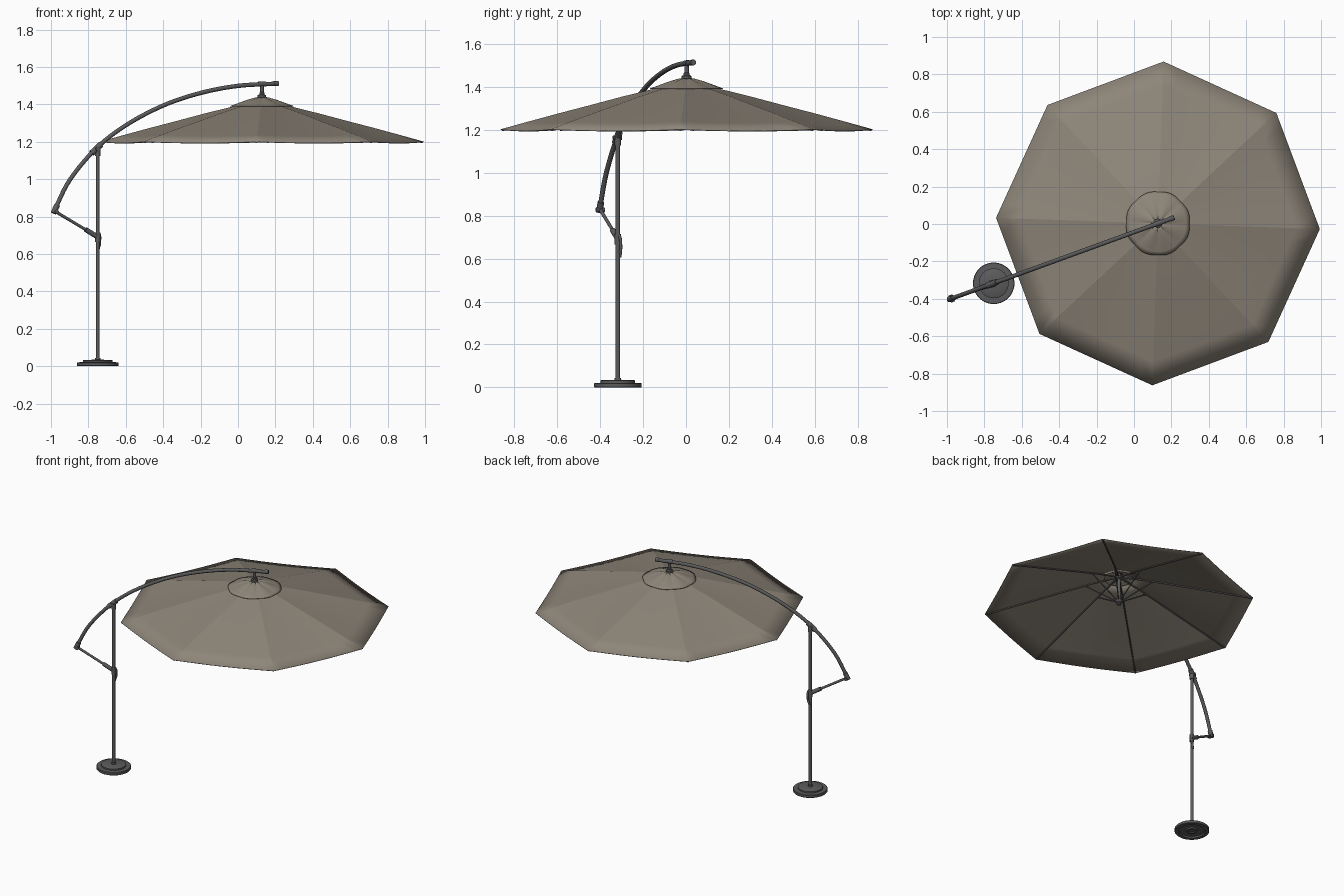
import bpy, bmesh, math
from mathutils import Vector

if "Cube" in bpy.data.objects:
    bpy.data.objects.remove(bpy.data.objects["Cube"])


def material(name, col):
    m = bpy.data.materials.new(name)
    m.diffuse_color = (*col, 1)
    m.use_nodes = True
    m.node_tree.nodes["Principled BSDF"].inputs["Base Color"].default_value = m.diffuse_color
    return m


FABRIC = material("taupe fabric", (0.27, 0.237, 0.192))
METAL = material("dark grey metal", (0.105, 0.105, 0.108))
CX, CY = 0.128, 0.003          # canopy centre
POLE = (-0.75, -0.317)


def finish(name, bm, mat, angle=35):
    me = bpy.data.meshes.new(name)
    bm.to_mesh(me)
    bm.free()
    ob = bpy.data.objects.new(name, me)
    bpy.context.collection.objects.link(ob)
    me.materials.append(mat)
    bpy.ops.object.select_all(action='DESELECT')
    ob.select_set(True)
    bpy.context.view_layer.objects.active = ob
    bpy.ops.object.shade_smooth_by_angle(angle=math.radians(angle))
    return ob


def tube(name, pts, r, sides=16, side_axis=None):
    """Swept round tube through points, capped at both ends."""
    pts = [Vector(p) for p in pts]
    bm = bmesh.new()
    rings = []
    for i, p in enumerate(pts):
        t = (pts[min(i + 1, len(pts) - 1)] - pts[max(i - 1, 0)]).normalized()
        ref = Vector(side_axis) if side_axis else (
            Vector((1, 0, 0)) if abs(t.z) > 0.9 else Vector((0, 0, 1)))
        a = t.cross(ref).normalized()
        b = t.cross(a)
        rings.append([bm.verts.new(p + r * (a * math.cos(k) + b * math.sin(k)))
                      for k in (2 * math.pi * j / sides for j in range(sides))])
    for q, s in zip(rings, rings[1:]):
        for j in range(sides):
            bm.faces.new((q[j], q[(j + 1) % sides], s[(j + 1) % sides], s[j]))
    bm.faces.new(rings[0])
    bm.faces.new(rings[-1])
    bmesh.ops.recalc_face_normals(bm, faces=bm.faces)
    return finish(name, bm, METAL)


def lathe(name, prof, x, y, sides=40):
    """Turned part from (radius, height) profile that starts and ends on the axis."""
    bm = bmesh.new()
    vs = [bm.verts.new((x + r, y, z)) for r, z in prof]
    es = [bm.edges.new(e) for e in zip(vs, vs[1:])]
    bmesh.ops.spin(bm, geom=vs + es, cent=(x, y, 0), axis=(0, 0, 1),
                   angle=2 * math.pi, steps=sides)
    bmesh.ops.remove_doubles(bm, verts=bm.verts, dist=0.0003)
    bmesh.ops.recalc_face_normals(bm, faces=bm.faces)
    return finish(name, bm, METAL)


def arm(x, z):
    """Point in the vertical plane holding pole, boom and canopy centre."""
    return Vector((x, CY + (x - CX) * 0.364, z))


def rib(i, r, z):
    a = math.radians(-2 + 45 * i)
    return Vector((CX + r * math.cos(a), CY + r * math.sin(a), z))


def cloth(name, prof, n, shape, angle):
    """Eight gores; shape(p, t, k) adjusts each point across a gore."""
    bm = bmesh.new()
    rows = []
    for k, (r, z) in enumerate(prof):
        row = []
        for i in range(8):
            for j in range(n):
                t = j / n
                row.append(bm.verts.new(shape(rib(i, r, z).lerp(rib(i + 1, r, z), t), t, k / (len(prof) - 1))))
        rows.append(row)
    for a, b in zip(rows, rows[1:]):
        for j in range(8 * n):
            m = (j + 1) % (8 * n)
            bm.faces.new((a[j], b[j], b[m], a[m]))
    bmesh.ops.recalc_face_normals(bm, faces=bm.faces)
    if sum(f.normal.z for f in bm.faces) < 0:
        bmesh.ops.reverse_faces(bm, faces=bm.faces)
    ob = finish(name, bm, FABRIC, angle)
    mod = ob.modifiers.new("thickness", 'SOLIDIFY')
    mod.thickness = 0.003
    return ob


# canopy: gores sag slightly between ribs
def sag(p, t, u):
    p.z -= 0.007 * math.sin(math.pi * t) * u
    return p


def vent(p, t, u):
    out = Vector((p.x - CX, p.y - CY, 0))
    p += out * 0.12 * math.sin(math.pi * t) * u
    p.z += (0.006 * math.sin(math.pi * t)) * math.sin(math.pi * min(1, u + 0.1))
    return p


cloth("canopy", [(0.10, 1.402), (0.17, 1.385), (0.3, 1.353), (0.45, 1.313),
                 (0.6, 1.274), (0.74, 1.236), (0.866, 1.201)], 8, sag, 7)
cloth("canopy_vent_cap", [(0.016, 1.438), (0.04, 1.432), (0.08, 1.42), (0.12, 1.407),
                          (0.15, 1.397), (0.168, 1.391)], 8, vent, 25)

# ribs, struts and hubs under the canopy
for i in range(8):
    tube(f"rib_{i}", [rib(i, 0.02, 1.408), rib(i, 0.17, 1.377), rib(i, 0.86, 1.197)], 0.005, 8)
    tube(f"strut_{i}", [rib(i, 0.015, 1.235), rib(i, 0.22, 1.364)], 0.004, 8)
lathe("canopy_post", [(0, 1.21), (0.012, 1.21), (0.012, 1.22), (0.022, 1.225), (0.022, 1.245),
                      (0.011, 1.25), (0.011, 1.395), (0.024, 1.4), (0.024, 1.415), (0.011, 1.42),
                      (0.011, 1.434), (0.023, 1.435), (0.023, 1.449), (0.014, 1.453),
                      (0.014, 1.462), (0.010, 1.465), (0.010, 1.51), (0, 1.51)], CX, CY, 24)

# curved boom: smooth spline through a few points
ctrl = [(-0.985, 0.825), (-0.9, 0.995), (-0.76, 1.163), (-0.6, 1.288), (-0.4, 1.394),
        (-0.2, 1.461), (0.0, 1.499), (0.21, 1.511)]
ctrl = [Vector(c) for c in ctrl]
path = []
for i in range(len(ctrl) - 1):
    p0 = ctrl[i - 1] if i else 2 * ctrl[0] - ctrl[1]
    p1, p2 = ctrl[i], ctrl[i + 1]
    p3 = ctrl[i + 2] if i + 2 < len(ctrl) else 2 * p2 - p1
    for s in range(6):
        t = s / 6
        path.append(0.5 * (2 * p1 + (p2 - p0) * t + (2 * p0 - 5 * p1 + 4 * p2 - p3) * t * t
                           + (3 * p1 - p0 - 3 * p2 + p3) * t ** 3))
path.append(ctrl[-1])
plane_normal = (-0.342, 0.94, 0)
tube("boom", [arm(*p) for p in path], 0.0115, 16, plane_normal)
tube("boom_tip_cap", [arm(0.192, 1.511), arm(0.215, 1.512)], 0.0135)
tube("boom_lower_cap", [arm(-0.987, 0.818), arm(-0.967, 0.862)], 0.0155)
tube("boom_hanger_collar", [arm(0.108, 1.508), arm(0.148, 1.510)], 0.0135)

# pole and pivots
tube("pole", [(*POLE, 0.02), (*POLE, 1.15)], 0.0105)
tube("pole_top_socket", [(*POLE, 1.125), (*POLE, 1.165)], 0.0145)
tube("boom_pivot_sleeve", [arm(-0.783, 1.139), arm(-0.733, 1.186)], 0.0165)
n = Vector(plane_normal)
for nm, c in (("top_pivot_pin", arm(-0.757, 1.162)), ("lower_pivot_pin", arm(-0.975, 0.826))):
    tube(nm, [c - n * 0.02, c + n * 0.02], 0.011)

# brace from boom end to the pole, with crank
tube("brace", [arm(-0.978, 0.828), arm(-0.77, 0.704)], 0.008)
tube("brace_sleeve", [arm(-0.815, 0.731), arm(-0.752, 0.692)], 0.0135)
tube("crank_housing", [(*POLE, 0.665), (*POLE, 0.715)], 0.0145)
tube("crank_handle", [(-0.742, -0.312, 0.712), (-0.737, -0.304, 0.69),
                      (-0.740, -0.303, 0.65), (-0.752, -0.307, 0.606)], 0.007, 12, plane_normal)

# weighted foot, hollow underneath
lathe("base", [(0, 0.008), (0.022, 0.008), (0.022, 0.001), (0.035, 0.001), (0.037, 0.01),
               (0.082, 0.01), (0.084, 0.0), (0.108, 0.0), (0.111, 0.003), (0.111, 0.018),
               (0.108, 0.021), (0.08, 0.022), (0.08, 0.032), (0.077, 0.034), (0.016, 0.035),
               (0.015, 0.045), (0, 0.045)], *POLE)
